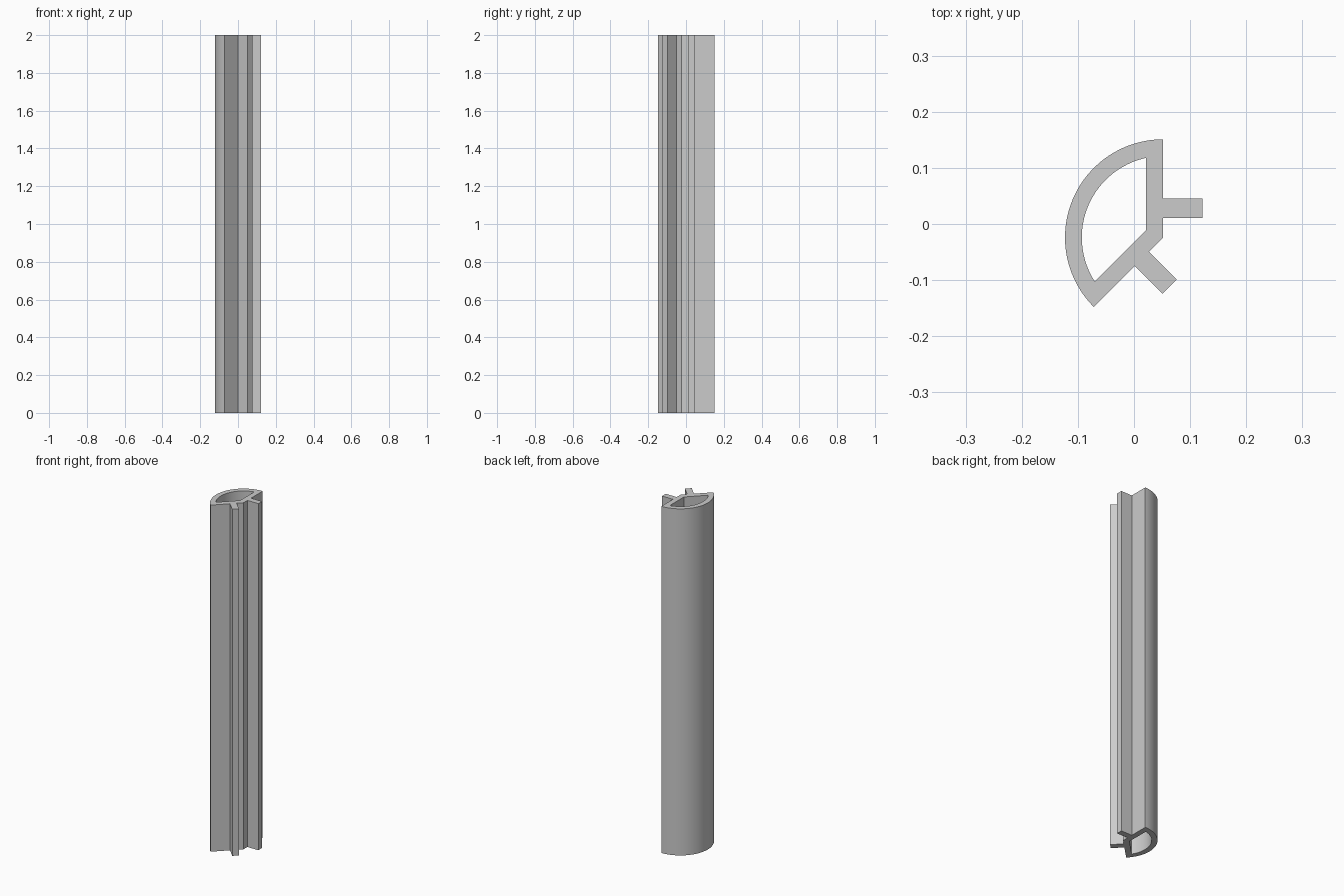
import bpy, bmesh
from math import radians, asin, sin, degrees
from mathutils import Vector, Matrix

if "Cube" in bpy.data.objects:
    bpy.data.objects.remove(bpy.data.objects["Cube"], do_unlink=True)

HEIGHT = 2.0
CENTRE = Vector((0.052, -0.024))    # shared centre of the two arcs
OUTER, INNER, WALL = 0.175, 0.145, 0.031
START, END = 90, 225                # sector angles in degrees
SEGMENTS = 40


def polar(radius, angle):
    return CENTRE + Matrix.Rotation(radians(angle), 2) @ Vector((radius, 0))


def arc(radius, a, b):
    return [polar(radius, a + (b - a) * i / SEGMENTS) for i in range(SEGMENTS + 1)]


def fin(angle, side, near, far):
    """Four corners of a fin standing on the straight wall at the given angle."""
    along = polar(1, angle) - CENTRE
    out = side * Vector((along.y, -along.x))
    length = 0.07
    return [CENTRE + along * d + out * h
            for d, h in ((near, 0), (near, length), (far, length), (far, 0))]


# Outer outline: curved wall, then the two straight walls with a fin on each
outline = arc(OUTER, START, END)
outline += fin(END, -1, 0.072, 0.036)
outline.append(CENTRE)
outline += fin(START, 1, 0.035, 0.069)

# Inner outline: the hollow sector, offset by the wall thickness
inset = degrees(asin(WALL / INNER))
hollow = arc(INNER, START + inset, END - inset)
half = (END - START) / 2
hollow.append(polar(WALL / sin(radians(half)), START + half))

# Fill the ring between the outlines and extrude it upwards
bm = bmesh.new()
edges = []
for loop in (outline, hollow):
    verts = [bm.verts.new((p.x, p.y, 0)) for p in loop]
    edges += [bm.edges.new((v, verts[i - 1])) for i, v in enumerate(verts)]
bmesh.ops.triangle_fill(bm, edges=edges, use_beauty=True, normal=(0, 0, 1))
top = bmesh.ops.extrude_face_region(bm, geom=bm.faces[:], use_keep_orig=True)
bmesh.ops.translate(bm, vec=(0, 0, HEIGHT),
                    verts=[g for g in top["geom"] if isinstance(g, bmesh.types.BMVert)])
bmesh.ops.recalc_face_normals(bm, faces=bm.faces[:])
mesh = bpy.data.meshes.new("sector_profile_strip")
bm.to_mesh(mesh)
bm.free()

strip = bpy.data.objects.new("sector_profile_strip", mesh)
bpy.context.collection.objects.link(strip)

# Plain grey material
grey = bpy.data.materials.new("light_grey")
grey.use_nodes = True
colour = (0.6, 0.6, 0.6, 1)
grey.diffuse_color = colour
grey.node_tree.nodes["Principled BSDF"].inputs["Base Color"].default_value = colour
mesh.materials.append(grey)

# Smooth the curved walls, keep the corners sharp
bpy.ops.object.select_all(action="DESELECT")
strip.select_set(True)
bpy.context.view_layer.objects.active = strip
bpy.ops.object.shade_smooth_by_angle(angle=radians(30))
